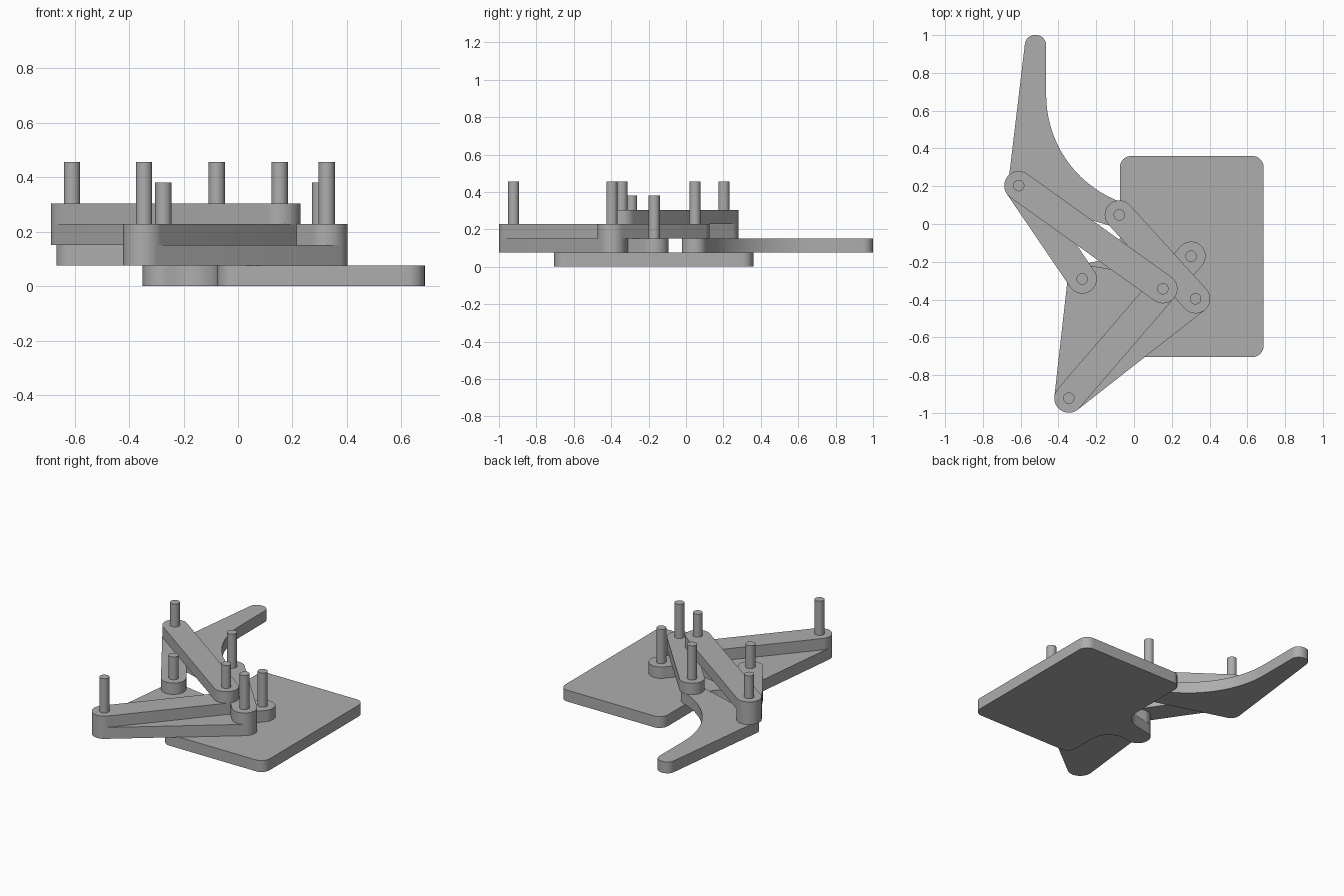
import bpy, bmesh, math
from mathutils import Vector
from mathutils.geometry import convex_hull_2d

if "Cube" in bpy.data.objects:
    bpy.data.objects.remove(bpy.data.objects["Cube"])

grey = bpy.data.materials.new("plain_grey")
grey.use_nodes = True
grey.diffuse_color = (0.42, 0.42, 0.42, 1)
grey.node_tree.nodes["Principled BSDF"].inputs["Base Color"].default_value = grey.diffuse_color

LAYER = 0.076        # thickness of every flat part
RADIUS = 0.077       # rounded end of every link


def plate(name, outline, z0, z1):
    """Extrude a flat outline between two heights."""
    bm = bmesh.new()
    face = bm.faces.new([bm.verts.new((x, y, z0)) for x, y in outline])
    top = bmesh.ops.extrude_face_region(bm, geom=[face])["geom"]
    bmesh.ops.translate(bm, vec=(0, 0, z1 - z0),
                        verts=[v for v in top if isinstance(v, bmesh.types.BMVert)])
    bmesh.ops.recalc_face_normals(bm, faces=bm.faces)
    mesh = bpy.data.meshes.new(name)
    bm.to_mesh(mesh)
    bm.free()
    mesh.materials.append(grey)
    obj = bpy.data.objects.new(name, mesh)
    bpy.context.collection.objects.link(obj)
    bpy.ops.object.select_all(action="DESELECT")
    obj.select_set(True)
    bpy.context.view_layer.objects.active = obj
    bpy.ops.object.shade_smooth_by_angle(angle=math.radians(30))
    return obj


def circle(centre, r, n=48):
    return [(centre[0] + r * math.cos(math.tau * i / n),
             centre[1] + r * math.sin(math.tau * i / n)) for i in range(n)]


def link(name, pivots, layer):
    """Plate wrapped around round bosses at the given pivots."""
    pts = [p for c in pivots for p in circle(c, RADIUS)]
    outline = [pts[i] for i in convex_hull_2d(pts)]
    return plate(name, outline, layer * LAYER, (layer + 1) * LAYER)


def rounded(corners, steps=16):
    """Polygon of (x, y, radius) corners, each filleted inward or outward."""
    out = []
    for i, (x, y, r) in enumerate(corners):
        p = Vector((x, y))
        a = (Vector(corners[i - 1][:2]) - p).normalized()
        b = (Vector(corners[(i + 1) % len(corners)][:2]) - p).normalized()
        half = a.angle(b) / 2
        centre = p + (a + b).normalized() * (r / math.sin(half))
        start = p + a * (r / math.tan(half)) - centre
        end = p + b * (r / math.tan(half)) - centre
        sweep = start.angle(end)
        for k in range(steps + 1):
            t = k / steps
            d = start * math.sin((1 - t) * sweep) + end * math.sin(t * sweep)
            out.append(tuple(centre + d / math.sin(sweep)))
    return out


# Pivot positions
knee = (-0.61, 0.203)
ankle = (-0.078, 0.048)
crank_axle = (0.302, -0.17)
frame_axle = (-0.274, -0.291)
crank_end = (0.153, -0.343)
elbow = (0.326, -0.396)
shoulder = (-0.345, -0.922)

# Base plate with a filleted arm reaching the frame axle
plate("base_plate", rounded([
    (-0.075, 0.36, 0.06), (-0.075, -0.172, 0.13),
    (-0.363, -0.232, 0.072), (-0.333, -0.378, 0.072),
    (-0.075, -0.325, 0.13), (-0.075, -0.705, 0.06),
    (0.686, -0.705, 0.06), (0.686, 0.36, 0.06)]), 0, LAYER)

# Foot with a long concave sweep
plate("foot", rounded([
    (-0.572, 1.0, 0.053), (-0.465, 1.0, 0.053), (-0.465, 0.282, 0.604),
    (0.01, 0.082, 0.063), (-0.041, -0.035, 0.063), (-0.673, 0.155, 0.06)]),
    LAYER, 2 * LAYER)

# Linkage plates and bars, stacked in layers
link("rocker_triangle", [frame_axle, shoulder, elbow], 1)
link("crank", [crank_axle, crank_end], 1)
link("frame_bar", [knee, frame_axle], 2)
link("side_bar", [elbow, ankle], 2)
link("shoulder_bar", [crank_end, shoulder], 2)
link("knee_bar", [crank_end, knee], 3)

# Pins
for name, spot, top in [
        ("knee", knee, 6), ("ankle", ankle, 6), ("crank_axle", crank_axle, 5),
        ("frame_axle", frame_axle, 5), ("crank_end", crank_end, 6),
        ("elbow", elbow, 6), ("shoulder", shoulder, 6)]:
    plate(name + "_pin", circle(spot, 0.03, 32), 1.3 * LAYER, top * LAYER + 0.001)
